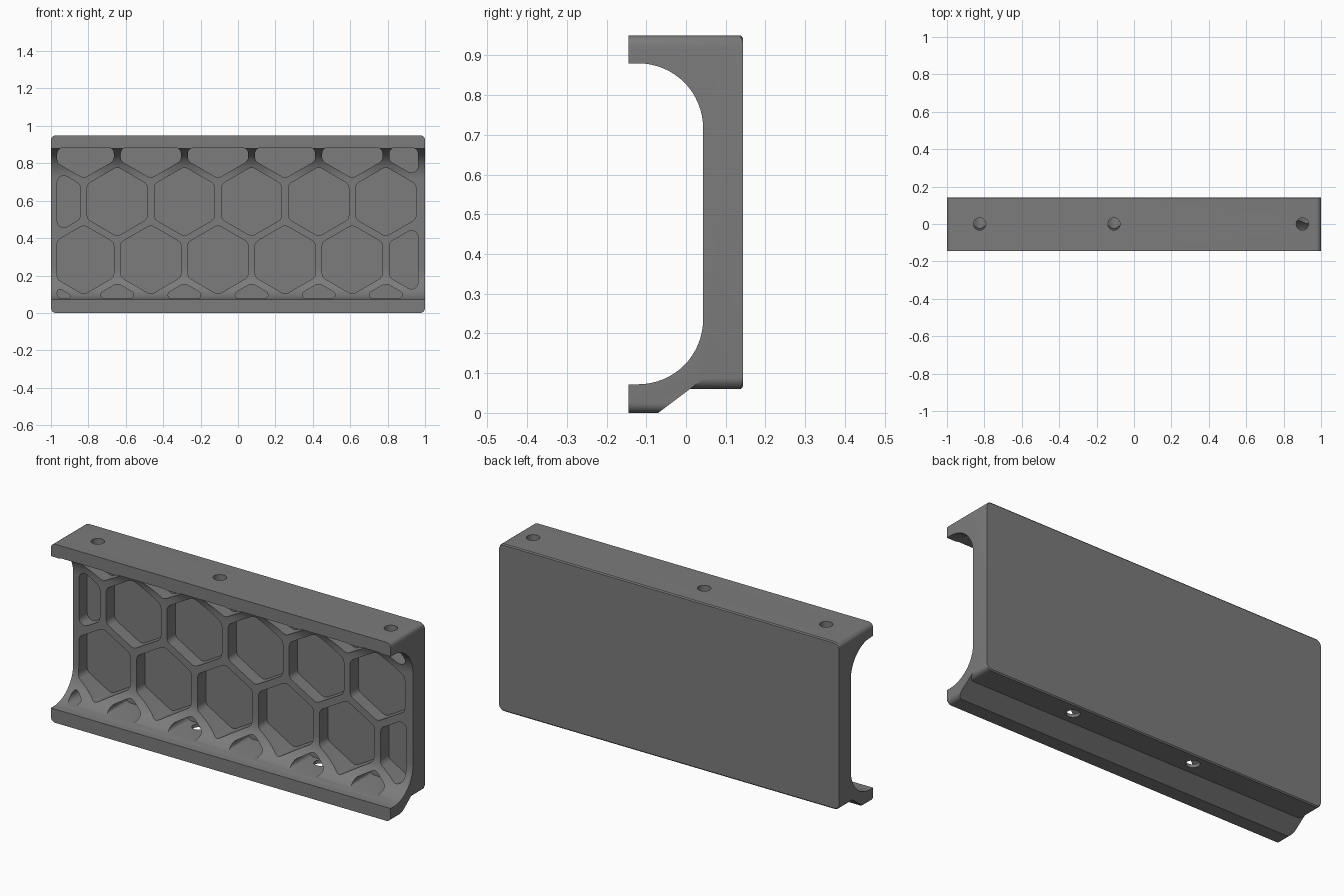
import bpy, bmesh, math
from mathutils import Vector

if "Cube" in bpy.data.objects:
    bpy.data.objects.remove(bpy.data.objects["Cube"])

grey = bpy.data.materials.new("dark grey")
grey.diffuse_color = (0.2, 0.2, 0.2, 1)
grey.use_nodes = True
grey.node_tree.nodes["Principled BSDF"].inputs["Base Color"].default_value = grey.diffuse_color


def make_object(name, bm):
    bmesh.ops.recalc_face_normals(bm, faces=bm.faces)
    mesh = bpy.data.meshes.new(name)
    bm.to_mesh(mesh)
    bm.free()
    mesh.materials.append(grey)
    obj = bpy.data.objects.new(name, mesh)
    bpy.context.collection.objects.link(obj)
    return obj


def loft(bm, rings):
    """Closed solid through rings with equal point counts."""
    rings = [[bm.verts.new(p) for p in ring] for ring in rings]
    n = len(rings[0])
    for a, b in zip(rings, rings[1:]):
        for i in range(n):
            j = (i + 1) % n
            bm.faces.new((a[i], a[j], b[j], b[i]))
    bm.faces.new(rings[0])
    bm.faces.new(rings[-1][::-1])


# Channel section (y, z); d pulls the top and bottom edges inward
R = 0.163


def section(d):
    pts = [(-0.145, 0.95 - d), (0.138, 0.95 - d), (0.143, 0.944 - d),
           (0.143, 0.066 + d), (0.138, 0.06 + d),
           (0.01 + d * 4 / 3, 0.06 + d), (-0.07 + d * 4 / 3, d),
           (-0.145, d), (-0.145, 0.072)]
    steps = 16
    for i in range(steps + 1):
        a = -math.pi / 2 * (1 - i / steps)
        pts.append((-0.12 + R * math.cos(a), 0.235 + R * math.sin(a)))
    for i in range(steps + 1):
        a = math.pi / 2 * i / steps
        pts.append((-0.12 + R * math.cos(a), 0.717 + R * math.sin(a)))
    return pts + [(-0.145, 0.88)]


# Rounded ends along x
ROUND = 0.026
half = []
for i in range(7):
    a = math.pi / 2 * i / 6
    half.append((1 - ROUND + ROUND * math.sin(a), ROUND * (1 - math.cos(a))))
stations = [(-x, d) for x, d in reversed(half)] + half
bm = bmesh.new()
loft(bm, [[(x, y, z) for y, z in section(d)] for x, d in stations])
body = make_object("honeycomb_channel", bm)


# Outline helpers for the pockets
def clip(poly, axis, limit, sign):
    out = []
    for a, b in zip(poly, poly[1:] + poly[:1]):
        da, db = sign * (limit - a[axis]), sign * (limit - b[axis])
        if da >= 0:
            out.append(a)
        if da * db < 0:
            out.append(a.lerp(b, da / (da - db)))
    return out


def round_corners(poly, radius, steps=5):
    out = []
    for i, p in enumerate(poly):
        u, v = poly[i - 1] - p, poly[(i + 1) % len(poly)] - p
        ang = u.angle(v)
        t = min(radius / math.tan(ang / 2), 0.45 * u.length, 0.45 * v.length)
        r = t * math.tan(ang / 2)
        centre = p + (u.normalized() + v.normalized()).normalized() * (r / math.sin(ang / 2))
        s, e = p + u.normalized() * t - centre, p + v.normalized() * t - centre
        for k in range(steps + 1):
            w = k / steps
            full = s.angle(e)
            out.append(centre + (s * math.sin((1 - w) * full) + e * math.sin(w * full))
                       / math.sin(full))
    return out


# Honeycomb pocket cutter
PITCH, WIDTH, FLOOR = 0.359, 0.322, 0.113
bm = bmesh.new()
for row in range(-1, 3):
    cz = 0.284 + row * 0.311
    shift = 0 if row % 2 == 0 else -PITCH / 2
    for col in range(7):
        cx = -0.825 + shift + col * PITCH
        size = WIDTH / math.sqrt(3)
        poly = [Vector((cx + size * math.sin(math.pi / 3 * k),
                        cz + size * math.cos(math.pi / 3 * k))) for k in range(6)]
        for axis, limit, sign in ((0, 0.963, 1), (0, -0.967, -1),
                                  (1, 0.884, 1), (1, 0.077, -1)):
            poly = clip(poly, axis, limit, sign)
        if len(poly) < 3:
            continue
        xs = [p.x for p in poly]
        if max(xs) - min(xs) < 0.08:
            continue
        poly = round_corners(poly, 0.035)
        loft(bm, [[(p.x, y, p.y) for p in poly] for y in (-0.3, FLOOR)])
pockets = make_object("pocket_cutter", bm)

# Screw hole cutter: three through the top, two through the back ledge
bm = bmesh.new()
holes = [(x, 0, 0.85, 1.0) for x in (-0.825, -0.107, 0.9)]
holes += [(x, 0.078, 0.02, 0.1) for x in (-0.287, 0.431)]
for x, y, z0, z1 in holes:
    circle = [(x + 0.033 * math.cos(math.tau * k / 24),
               y + 0.033 * math.sin(math.tau * k / 24)) for k in range(24)]
    loft(bm, [[(px, py, z) for px, py in circle] for z in (z0, z1)])
drills = make_object("hole_cutter", bm)

# Cut, then shade
bpy.context.view_layer.objects.active = body
body.select_set(True)
for cutter in (pockets, drills):
    cutter.hide_render = True
    mod = body.modifiers.new("cut", "BOOLEAN")
    mod.operation = "DIFFERENCE"
    mod.solver = "EXACT"
    mod.object = cutter
    bpy.ops.object.modifier_apply(modifier=mod.name)
    bpy.data.objects.remove(cutter)
bpy.ops.object.shade_smooth_by_angle(angle=math.radians(30))
